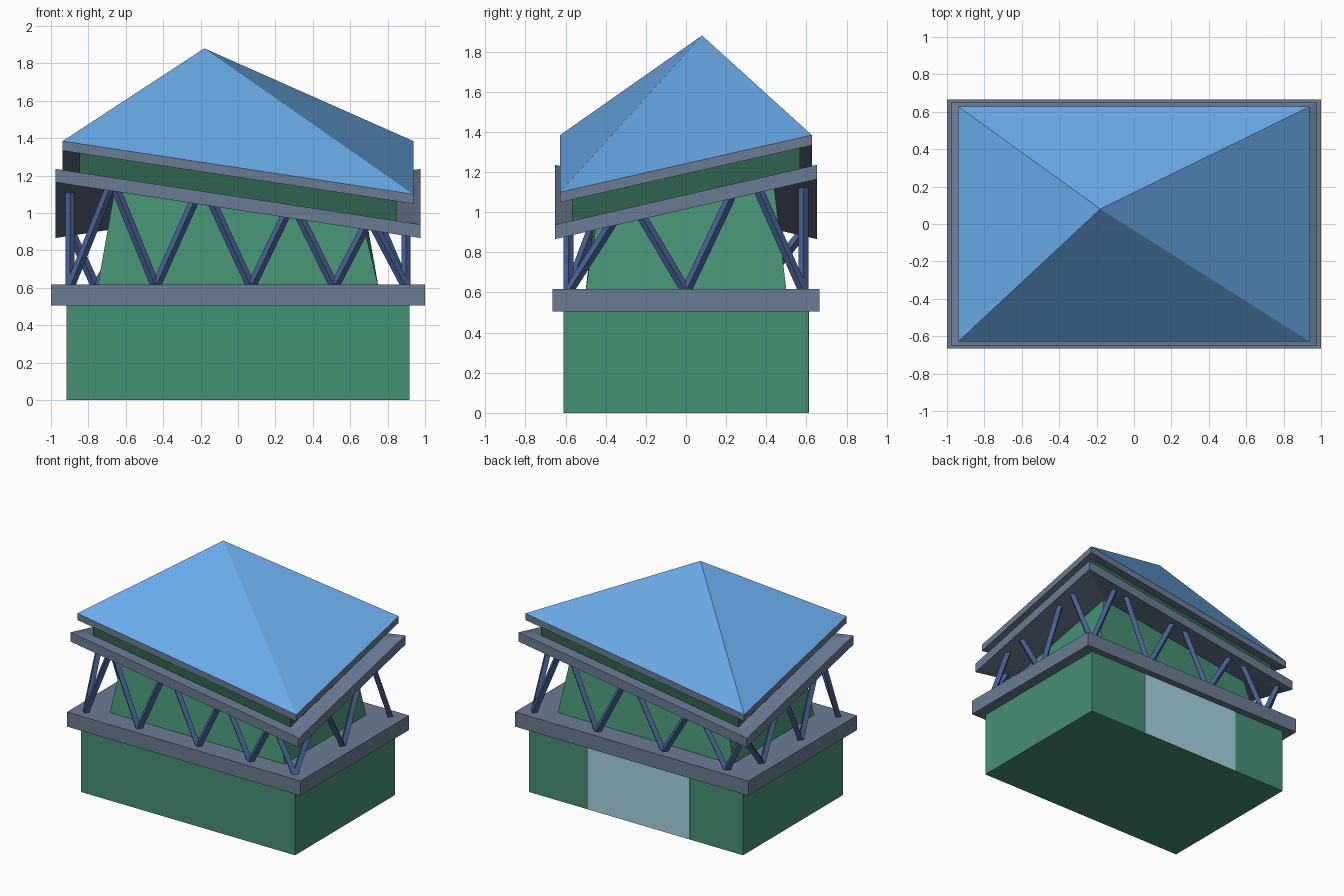
import bpy, bmesh
from mathutils import Vector

if "Cube" in bpy.data.objects:
    bpy.data.objects.remove(bpy.data.objects["Cube"])

def material(name, rgb):
    m = bpy.data.materials.new(name)
    m.diffuse_color = (*rgb, 1)
    m.use_nodes = True
    m.node_tree.nodes["Principled BSDF"].inputs["Base Color"].default_value = m.diffuse_color
    return m

GREEN = material("green_wall", (0.062, 0.285, 0.175))
DARK_GREEN = material("dark_green_band", (0.030, 0.127, 0.081))
BLUE = material("blue_roof", (0.144, 0.402, 0.807))
SLATE = material("slate_trim", (0.147, 0.202, 0.296))
STEEL = material("blue_strut", (0.067, 0.119, 0.305))
GLASS = material("pale_panel", (0.386, 0.660, 0.760))

SIGNS = [(-1, -1), (1, -1), (1, 1), (-1, 1)]

def finish(name, bm, mat):
    bmesh.ops.recalc_face_normals(bm, faces=bm.faces)
    me = bpy.data.meshes.new(name)
    bm.to_mesh(me)
    bm.free()
    me.materials.append(mat)
    bpy.context.collection.objects.link(bpy.data.objects.new(name, me))

def ring(bm, hx, hy, z, twist):
    # Rectangle whose opposite corners rise and fall by twist
    return [bm.verts.new((sx * hx, sy * hy, z + twist * sx * sy)) for sx, sy in SIGNS]

def cap(bm, r, tip):
    v = bm.verts.new(tip)
    for i in range(4):
        bm.faces.new((r[i], r[(i + 1) % 4], v))

def block(name, low, high, mat):
    # Solid between two twisted rectangles (hx, hy, z, twist)
    bm = bmesh.new()
    a, b = ring(bm, *low), ring(bm, *high)
    for i in range(4):
        j = (i + 1) % 4
        bm.faces.new((a[i], a[j], b[j], b[i]))
    for r, spec in ((a, low), (b, high)):
        if spec[3]:
            cap(bm, r, (0, 0, spec[2]))
        else:
            bm.faces.new(r)
    finish(name, bm, mat)

# Ground floor, deck and rear panel
block("base_wall", (0.917, 0.611, 0, 0), (0.917, 0.611, 0.51, 0), GREEN)
block("deck", (1, 0.665, 0.505, 0), (1, 0.665, 0.618, 0), SLATE)
bm = bmesh.new()
bmesh.ops.create_cube(bm, size=1)
for v in bm.verts:
    v.co = (-0.025 + v.co.x * 0.87, 0.604 + v.co.y * 0.017, 0.2535 + v.co.z * 0.505)
finish("rear_panel", bm, GLASS)

# Tapered upper room, twisted plate and clerestory
block("upper_room", (0.75, 0.5, 0.61, 0), (0.66, 0.44, 1.05, 0.07), GREEN)
block("twisted_plate", (0.977, 0.652, 1.015, 0.149), (0.977, 0.652, 1.087, 0.149), SLATE)
block("clerestory", (0.847, 0.567, 1.06, 0.112), (0.847, 0.567, 1.215, 0.115), DARK_GREEN)

# Eave and off-centre roof
block("eave", (0.938, 0.627, 1.191, 0.142), (0.938, 0.627, 1.242, 0.142), SLATE)
bm = bmesh.new()
cap(bm, ring(bm, 0.938, 0.627, 1.242, 0.142), (-0.18, 0.08, 1.88))
finish("roof", bm, BLUE)

# Zigzag struts running round the building; last value is half the gap at the top
X, Y = 0.898, 0.586
feet = [(-X, -Y, 0.02), (-0.44, -Y, 0.05), (0.07, -Y, 0.035), (0.515, -Y, 0.02),
        (X, -Y, 0.07), (X, 0, 0.07),
        (X, Y, 0.055), (0.35, Y, 0.055), (-0.22, Y, 0.055), (-0.76, Y, 0),
        (-X, 0.35, 0.04), (-X, -0.12, 0.04)]

def underside(x, y):
    return 1.03 + 0.149 * (x / 0.977) * (y / 0.652)

def strut(bm, a, b):
    d = b - a
    rot = d.to_track_quat('Z', 'Y').to_matrix().to_4x4()
    rot.translation = (a + b) / 2
    bmesh.ops.create_cone(bm, cap_ends=True, segments=4, radius1=0.025,
                          radius2=0.025, depth=d.length, matrix=rot)

bm = bmesh.new()
for i, (px, py, gap) in enumerate(feet):
    p = Vector((px, py, 0.605))
    q = Vector((*feet[(i + 1) % len(feet)][:2], 0.605))
    mid = (p + q) / 2
    if gap == 0:
        mid = Vector((-X, Y, 0))      # this pair meets at the corner
    for f in (p, q):
        top = mid + (f - mid).normalized() * gap if gap else mid.copy()
        top.z = underside(top.x, top.y)
        strut(bm, f, top)
finish("zigzag_struts", bm, STEEL)
